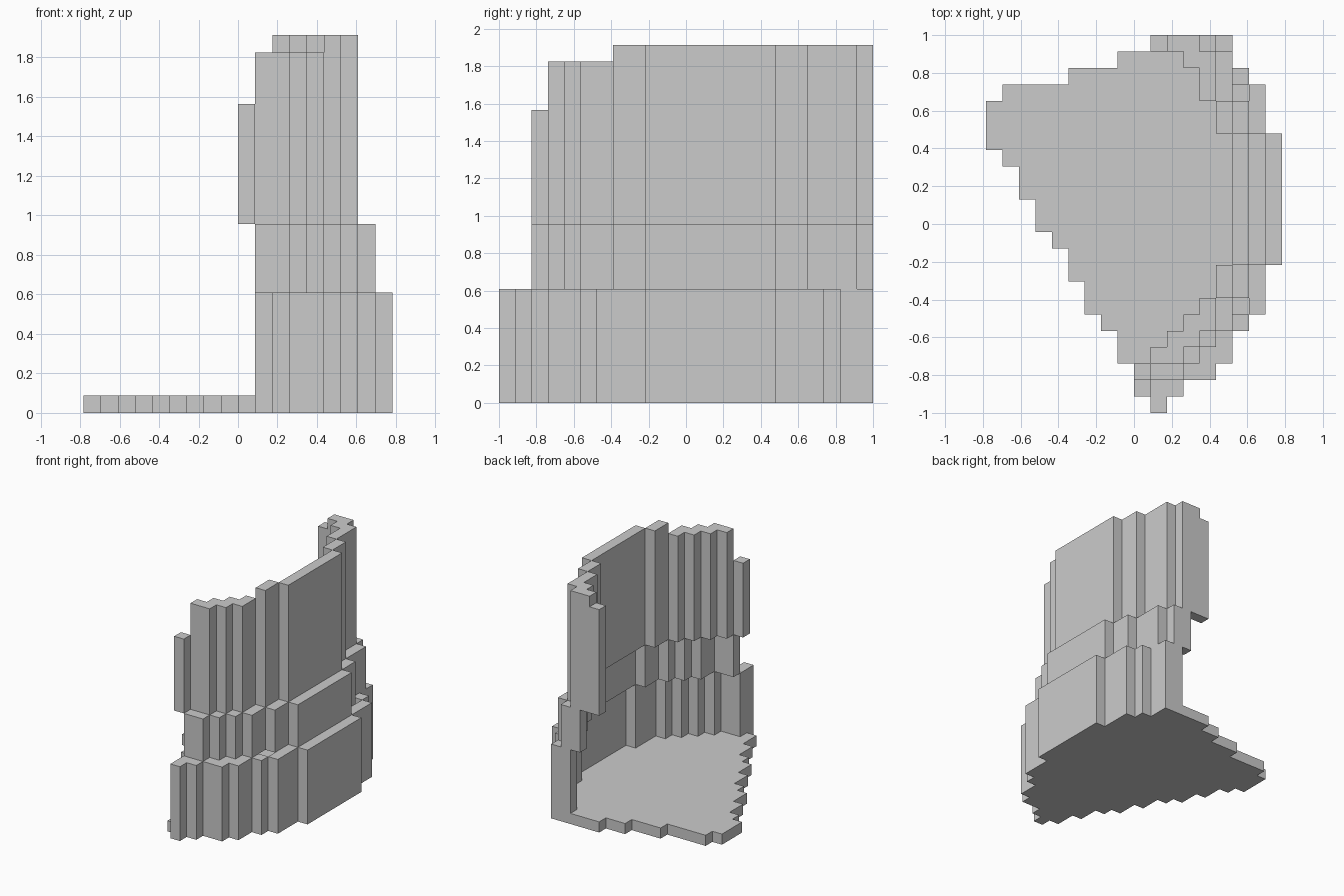
import bpy, bmesh

if "Cube" in bpy.data.objects:
    bpy.data.objects.remove(bpy.data.objects["Cube"])

U = 2 / 23                       # size of one block
OX, OY = -9 * U, -1.0            # corner of the block grid


def cells(runs, k0, k1):
    """Runs are (first row, last row, first column, end column)."""
    return {(i, j, k) for j0, j1, i0, i1 in runs
            for j in range(j0, j1 + 1)
            for i in range(i0, i1) for k in range(k0, k1)}


# Floor slab: stepped kite outline
floor = cells([
    (0, 0, 10, 11), (1, 1, 9, 12), (2, 2, 9, 14), (3, 4, 8, 15),
    (5, 5, 7, 16), (6, 7, 6, 17), (8, 8, 5, 17), (9, 9, 5, 18),
    (10, 10, 4, 18), (11, 12, 3, 18), (13, 14, 2, 18), (15, 15, 1, 18),
    (16, 16, 0, 18), (17, 18, 0, 17), (19, 19, 1, 17), (20, 20, 5, 16),
    (21, 21, 8, 15), (22, 22, 10, 15)], 0, 1)

# Lower wall tier
lower = cells([
    (0, 0, 10, 11), (1, 1, 10, 12), (2, 2, 12, 14), (3, 3, 13, 15),
    (4, 4, 14, 15), (5, 5, 15, 16), (6, 8, 16, 17), (9, 16, 17, 18),
    (17, 19, 16, 17), (20, 20, 15, 16), (21, 21, 14, 15),
    (22, 22, 13, 15)], 1, 7)

# Middle wall tier, one block further in
middle = cells([
    (2, 2, 10, 12), (3, 3, 12, 13), (4, 4, 12, 14), (5, 5, 13, 15),
    (6, 6, 14, 15), (7, 8, 15, 16), (9, 16, 16, 17), (17, 18, 15, 16),
    (19, 20, 14, 15), (21, 21, 13, 15), (22, 22, 12, 14)], 7, 11)

# Upper wall tier with stepped top edge
upper = cells([(2, 2, 9, 10)], 11, 18)
upper |= cells([(3, 3, 10, 12), (4, 4, 11, 13), (5, 5, 12, 14),
                (6, 6, 13, 14), (22, 22, 10, 11)], 11, 21)
upper |= cells([(7, 8, 14, 15), (9, 16, 15, 16), (17, 18, 14, 15),
                (19, 20, 13, 14), (21, 21, 12, 14),
                (22, 22, 11, 13)], 11, 22)

solid = floor | lower | middle | upper


def build(name, part):
    """Skin the exposed sides of the blocks and merge flat areas."""
    bm = bmesh.new()
    cache = {}

    def vert(p):
        if p not in cache:
            cache[p] = bm.verts.new((OX + p[0] * U, OY + p[1] * U, p[2] * U))
        return cache[p]

    for c in part:
        for axis in range(3):
            for side in (0, 1):
                n = list(c)
                n[axis] += 2 * side - 1
                if tuple(n) in solid:
                    continue
                a, b = (axis + 1) % 3, (axis + 2) % 3
                quad = []
                for da, db in ((0, 0), (1, 0), (1, 1), (0, 1)):
                    p = list(c)
                    p[axis] += side
                    p[a] += da
                    p[b] += db
                    quad.append(vert(tuple(p)))
                bm.faces.new(quad if side else quad[::-1])
    bmesh.ops.dissolve_limit(bm, angle_limit=0.01, verts=bm.verts[:],
                             edges=bm.edges[:])
    mesh = bpy.data.meshes.new(name)
    bm.to_mesh(mesh)
    bm.free()
    bpy.context.collection.objects.link(bpy.data.objects.new(name, mesh))


build("floor", floor)
build("lower_wall", lower)
build("middle_wall", middle)
build("upper_wall", upper)
